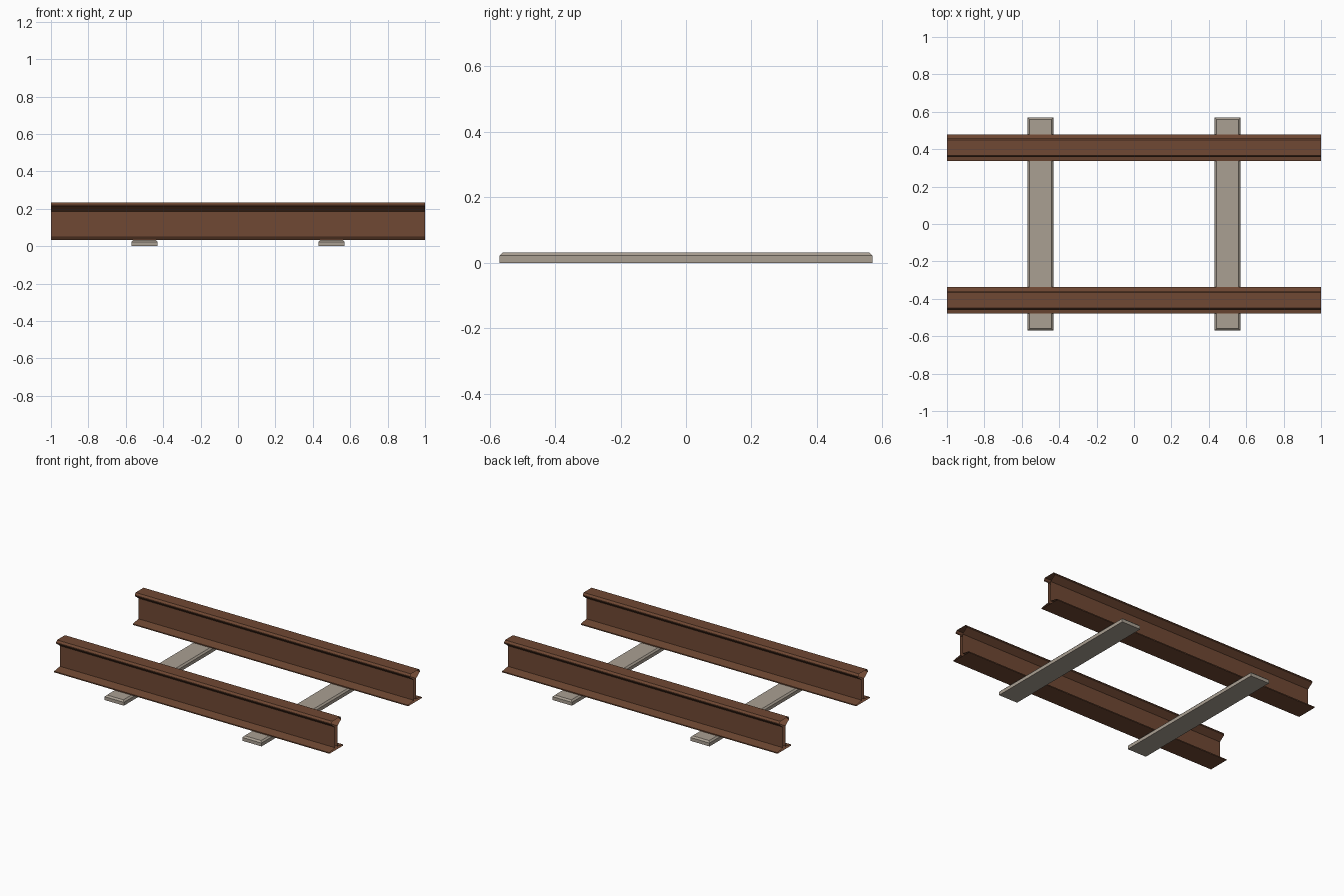
import bpy, bmesh

if "Cube" in bpy.data.objects:
    bpy.data.objects.remove(bpy.data.objects["Cube"])


def material(name, rgb):
    m = bpy.data.materials.new(name)
    m.diffuse_color = (*rgb, 1)
    m.use_nodes = True
    m.node_tree.nodes["Principled BSDF"].inputs["Base Color"].default_value = m.diffuse_color
    return m


RUST = material("rust", (0.16, 0.065, 0.033))
WOOD = material("weathered_wood", (0.40, 0.35, 0.29))


def finish(name, bm, mat):
    bmesh.ops.recalc_face_normals(bm, faces=bm.faces)
    me = bpy.data.meshes.new(name)
    bm.to_mesh(me)
    bm.free()
    me.materials.append(mat)
    ob = bpy.data.objects.new(name, me)
    bpy.context.collection.objects.link(ob)
    return ob


# Half of the rail cross-section: (half width, height), foot to head
HALF = [(0.071, 0.032), (0.071, 0.039), (0.012, 0.049), (0.012, 0.184),
        (0.051, 0.214), (0.051, 0.220), (0.041, 0.233)]
PROFILE = HALF + [(-y, z) for y, z in reversed(HALF)]


def rail(name, cy):
    # open-ended shell, as the ends of the track piece are uncapped
    bm = bmesh.new()
    rings = [[bm.verts.new((x, cy + y, z)) for y, z in PROFILE] for x in (-1, 1)]
    a, b = rings
    n = len(PROFILE)
    for i in range(n):
        j = (i + 1) % n
        bm.faces.new((a[i], a[j], b[j], b[i]))
    # orient all faces away from the profile
    ob = finish(name, bm, RUST)
    top = max(ob.data.polygons, key=lambda p: p.center.z)
    if top.normal.z < 0:
        ob.data.flip_normals()


def sleeper(name, cx):
    # box with bevelled top edges
    bm = bmesh.new()
    bmesh.ops.create_cube(bm, size=1)
    for v in bm.verts:
        v.co = (cx + v.co.x * 0.14, v.co.y * 1.14, (v.co.z + 0.5) * 0.032)
    edges = [e for e in bm.edges if all(v.co.z > 0.03 for v in e.verts)]
    bmesh.ops.bevel(bm, geom=edges, offset=0.010, segments=1, affect='EDGES')
    finish(name, bm, WOOD)


for side, s in (("front", -1), ("back", 1)):
    rail(side + "_rail", s * 0.408)
for side, s in (("left", -1), ("right", 1)):
    sleeper(side + "_sleeper", s * 0.5)
